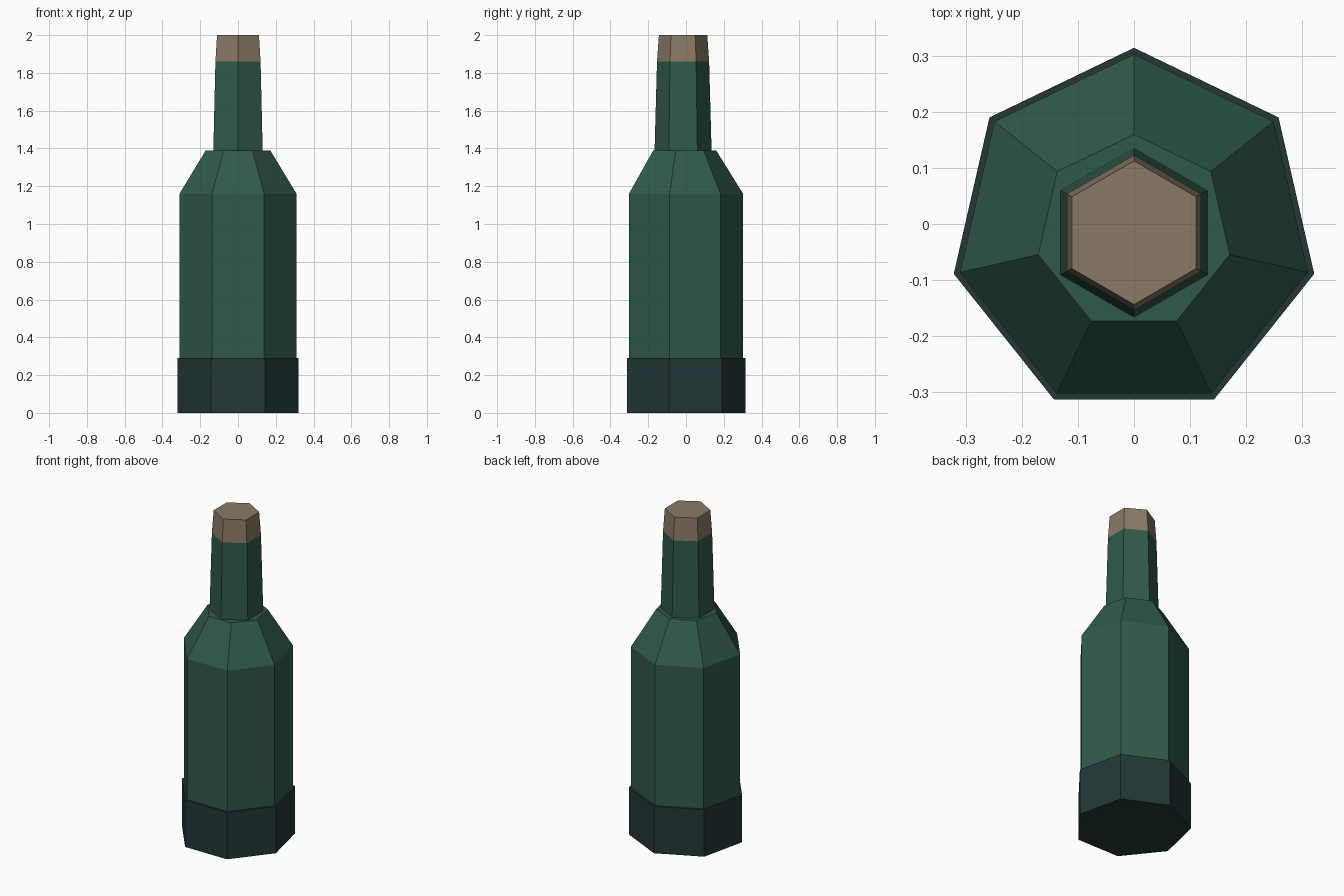
import bpy, bmesh, math

cube = bpy.data.objects.get("Cube")
if cube:
    bpy.data.objects.remove(cube, do_unlink=True)

CENTRE_Y = -0.0155


def material(name, colour):
    mat = bpy.data.materials.new(name)
    mat.use_nodes = True
    rgba = (*colour, 1.0)
    mat.diffuse_color = rgba
    mat.node_tree.nodes["Principled BSDF"].inputs["Base Color"].default_value = rgba
    return mat


def lathe(name, sides, profile, mat):
    """Closed faceted solid from (radius, height) rings, one corner facing back."""
    bm = bmesh.new()
    rings = []
    for radius, z in profile:
        ring = []
        for i in range(sides):
            a = math.pi / 2 + math.tau * i / sides
            ring.append(bm.verts.new((radius * math.cos(a),
                                      CENTRE_Y + radius * math.sin(a), z)))
        rings.append(ring)
    for low, high in zip(rings, rings[1:]):
        for i in range(sides):
            j = (i + 1) % sides
            bm.faces.new((low[i], low[j], high[j], high[i]))
    bm.faces.new(rings[0][::-1])
    bm.faces.new(rings[-1])
    bmesh.ops.recalc_face_normals(bm, faces=bm.faces)
    mesh = bpy.data.meshes.new(name)
    bm.to_mesh(mesh)
    bm.free()
    mesh.materials.append(mat)
    obj = bpy.data.objects.new(name, mesh)
    bpy.context.collection.objects.link(obj)
    return obj


green = material("green_glass", (0.030, 0.102, 0.070))
slate = material("dark_slate", (0.0168, 0.038, 0.0395))
tan = material("cork_tan", (0.254, 0.195, 0.133))

# Seven-sided body with sloping shoulder
lathe("bottle_body", 7, [(0.318, 0.003), (0.318, 1.16), (0.175, 1.39)], green)
# Slightly wider dark band around the foot
lathe("base_band", 7, [(0.3295, 0.0), (0.3295, 0.29)], slate)
# Six-sided tapering neck and its stopper
lathe("bottle_neck", 6, [(0.151, 1.385), (0.138, 1.86)], green)
lathe("cork", 6, [(0.138, 1.86), (0.128, 2.0)], tan)
